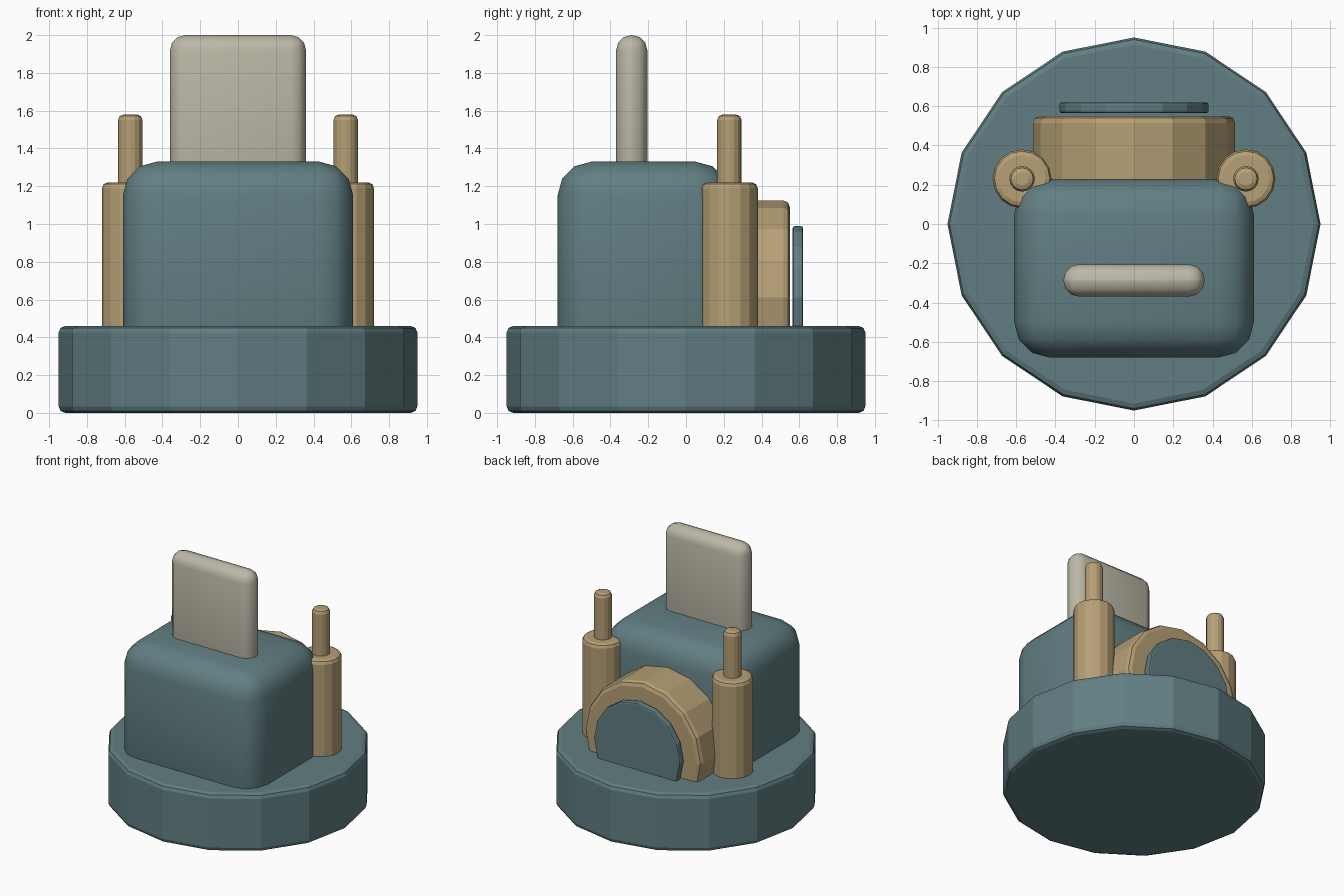
import bpy, math

if "Cube" in bpy.data.objects:
    bpy.data.objects.remove(bpy.data.objects["Cube"])


def material(name, rgb):
    m = bpy.data.materials.new(name)
    m.diffuse_color = (*rgb, 1)
    m.use_nodes = True
    m.node_tree.nodes["Principled BSDF"].inputs["Base Color"].default_value = m.diffuse_color
    return m


TEAL = material("dusty teal", (0.12, 0.21, 0.225))
TAN = material("warm tan", (0.47, 0.35, 0.18))
GREY = material("pale stone", (0.50, 0.475, 0.385))


def finish(ob, name, mat, bevel, segments, smooth):
    ob.name = name
    ob.data.materials.append(mat)
    mod = ob.modifiers.new("rounded edges", 'BEVEL')
    mod.width, mod.segments = bevel, segments
    mod.limit_method, mod.angle_limit = 'ANGLE', math.radians(40)
    bpy.ops.object.modifier_apply(modifier=mod.name)
    if smooth:
        bpy.ops.object.shade_smooth_by_angle(angle=math.radians(35))
    return ob


def box(name, mat, lo, hi, bevel, segments):
    bpy.ops.mesh.primitive_cube_add(size=1, location=[(a + b) / 2 for a, b in zip(lo, hi)])
    ob = bpy.context.object
    ob.scale = [b - a for a, b in zip(lo, hi)]
    bpy.ops.object.transform_apply(location=False, rotation=False, scale=True)
    return finish(ob, name, mat, bevel, segments, True)


def cylinder(name, mat, radius, start, end, bevel, segments=2, sides=16, along_y=False, at=(0, 0)):
    """Upright: at = (x, y), start/end in z. Along y: at = (x, z), start/end in y."""
    mid = (start + end) / 2
    loc = (at[0], mid, at[1]) if along_y else (at[0], at[1], mid)
    bpy.ops.mesh.primitive_cylinder_add(vertices=sides, radius=radius, depth=end - start, location=loc,
                                        rotation=(math.pi / 2 if along_y else 0, 0, 0))
    return finish(bpy.context.object, name, mat, bevel, segments, False)


# Round base
cylinder("base", TEAL, 0.95, 0, 0.46, 0.035)

# Rounded housing and upright fin
box("housing", TEAL, (-0.61, -0.68, 0.2), (0.61, 0.23, 1.33), 0.18, 3)
box("fin", GREY, (-0.36, -0.37, 1.1), (0.36, -0.205, 2.0), 0.08, 3)

# Rear drum, half sunk in the base, and its cover disc
cylinder("drum", TAN, 0.515, 0.1, 0.55, 0.035, along_y=True, at=(0, 0.61))
cylinder("cover_disc", TEAL, 0.38, 0.565, 0.62, 0.012, along_y=True, at=(0, 0.61))

# Side posts with thin pins
for side, x in (("left", -0.57), ("right", 0.57)):
    cylinder(side + "_post", TAN, 0.15, 0.3, 1.22, 0.03, at=(x, 0.23))
    cylinder(side + "_pin", TAN, 0.065, 1.15, 1.58, 0.03, at=(x, 0.23))
